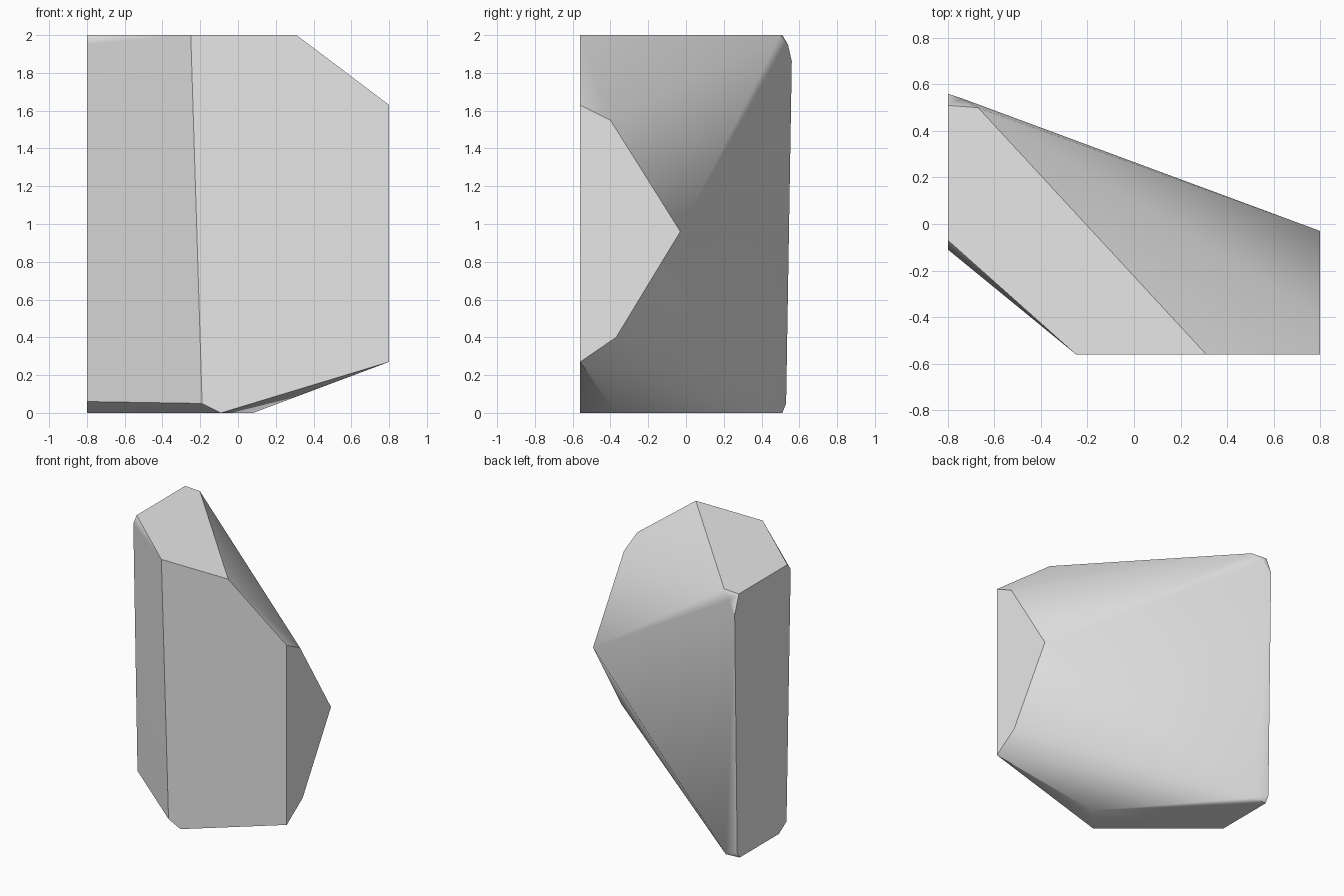
import bpy
import bmesh
from math import radians

cube = bpy.data.objects.get("Cube")
if cube:
    bpy.data.objects.remove(cube, do_unlink=True)

# Single grey stone colour
stone = bpy.data.materials.new("stone_grey")
stone.use_nodes = True
grey = (0.8, 0.8, 0.8, 1.0)
stone.diffuse_color = grey
stone.node_tree.nodes["Principled BSDF"].inputs["Base Color"].default_value = grey

# Corners of the faceted boulder, grouped by the region they bound
front_face = [(-0.25, -0.56, 2), (0.31, -0.56, 2), (-0.19, -0.56, 0.05)]
right_cut = [(0.8, y, z) for y, z in
             [(-0.56, 1.63), (-0.40, 1.55), (-0.03, 0.96), (-0.37, 0.40), (-0.56, 0.27)]]
left_cut = [(-0.8, y, z) for y, z in
            [(-0.07, 2), (-0.11, 1.95), (-0.06, 0.06), (0.03, 0),
             (0.50, 0), (0.53, 0.05), (0.56, 1.86), (0.51, 2)]]
back_ridge = [(-0.67, 0.50, 2), (-0.74, 0.54, 1.95), (-0.69, 0.51, 0)]
base = [(-0.09, -0.56, 0), (0.08, -0.37, 0)]

# Wrap the corners in a convex hull and merge the coplanar triangles
bm = bmesh.new()
for co in front_face + right_cut + left_cut + back_ridge + base:
    bm.verts.new(co)
bmesh.ops.convex_hull(bm, input=bm.verts[:])
bmesh.ops.dissolve_limit(bm, angle_limit=radians(1.5),
                         verts=bm.verts[:], edges=bm.edges[:])
bmesh.ops.recalc_face_normals(bm, faces=bm.faces[:])

mesh = bpy.data.meshes.new("boulder")
bm.to_mesh(mesh)
bm.free()
mesh.materials.append(stone)
boulder = bpy.data.objects.new("boulder", mesh)
bpy.context.collection.objects.link(boulder)

# Soft shading over shallow ridges, crisp edges between the main cuts
bpy.ops.object.select_all(action="DESELECT")
boulder.select_set(True)
bpy.context.view_layer.objects.active = boulder
bpy.ops.object.shade_smooth_by_angle(angle=radians(34))
weighted = boulder.modifiers.new("weighted_normals", "WEIGHTED_NORMAL")
weighted.keep_sharp = True
